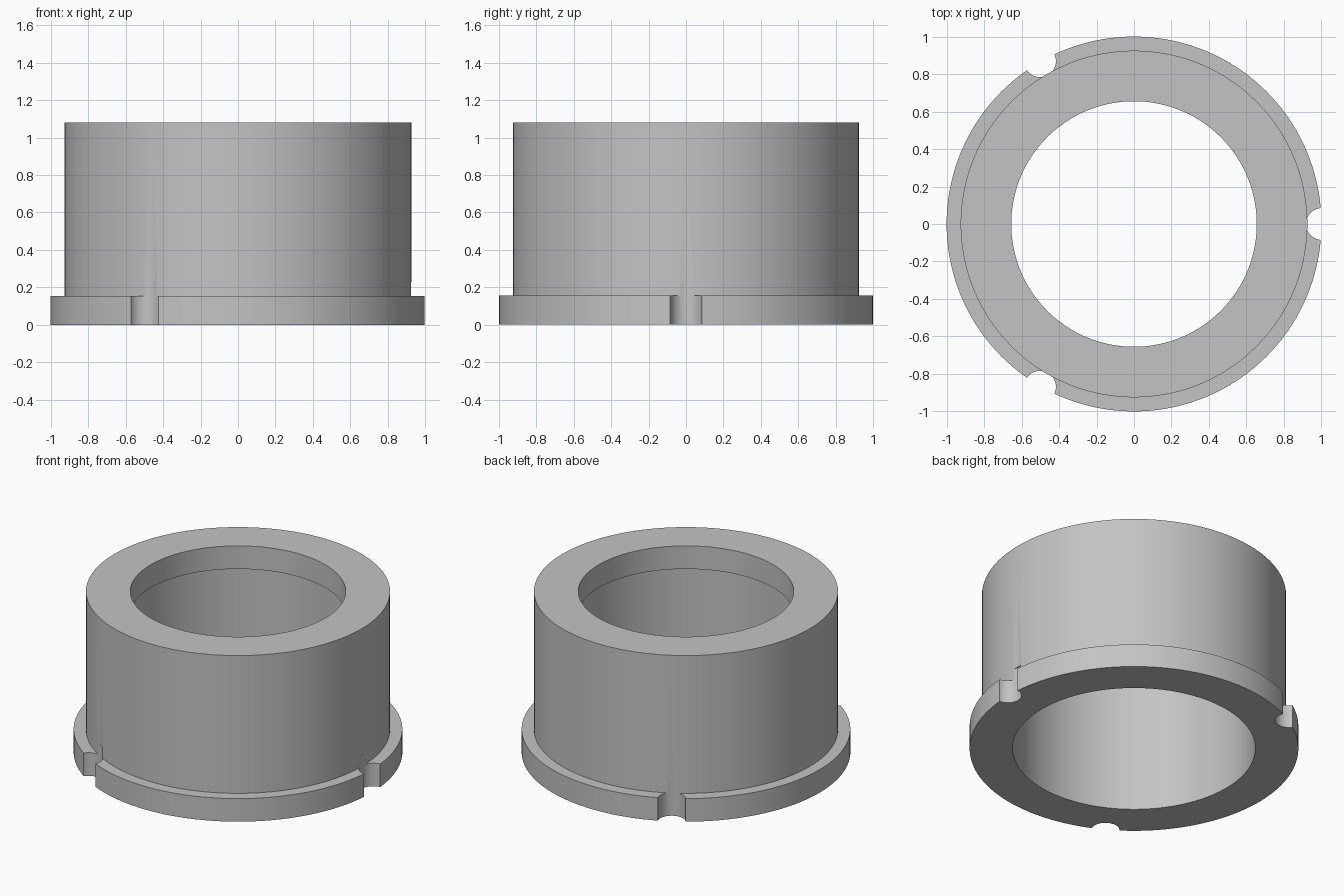
import bpy, bmesh, math
from mathutils import Matrix, Vector

if "Cube" in bpy.data.objects:
    bpy.data.objects.remove(bpy.data.objects["Cube"], do_unlink=True)

SEGMENTS = 144
HEIGHT, FLANGE_TOP, LIP_BOTTOM, NOTCH_TOP = 1.08, 0.155, 0.925, 0.23
FLANGE_R, BODY_R, BORE_R, LIP_R = 1.0, 0.925, 0.738, 0.655
NOTCH_R, NOTCH_OFFSET = 0.085, 1.003

grey = bpy.data.materials.new("plain grey")
grey.use_nodes = True
colour = (0.55, 0.55, 0.55, 1)
grey.diffuse_color = colour
grey.node_tree.nodes["Principled BSDF"].inputs["Base Color"].default_value = colour


def add_object(name, bm):
    bmesh.ops.recalc_face_normals(bm, faces=bm.faces)
    mesh = bpy.data.meshes.new(name)
    bm.to_mesh(mesh)
    bm.free()
    mesh.materials.append(grey)
    obj = bpy.data.objects.new(name, mesh)
    bpy.context.collection.objects.link(obj)
    return obj


def lathe(name, profile):
    """Turn a closed (radius, height) profile around the z axis."""
    bm = bmesh.new()
    rings = []
    for i in range(SEGMENTS):
        a = math.tau * i / SEGMENTS
        rings.append([bm.verts.new((r * math.cos(a), r * math.sin(a), z)) for r, z in profile])
    n = len(profile)
    for i, ring in enumerate(rings):
        following = rings[(i + 1) % SEGMENTS]
        for j in range(n):
            k = (j + 1) % n
            bm.faces.new((ring[j], following[j], following[k], ring[k]))
    return add_object(name, bm)


# Flanged sleeve, with a narrower lip at the top of the bore
sleeve = lathe("flanged_sleeve", [
    (BORE_R, 0), (FLANGE_R, 0), (FLANGE_R, FLANGE_TOP), (BODY_R, FLANGE_TOP),
    (BODY_R, HEIGHT), (LIP_R, HEIGHT), (LIP_R, LIP_BOTTOM), (BORE_R, LIP_BOTTOM)])

# Three round notches in the flange, which also graze the body
bm = bmesh.new()
bottom = -0.1
for i in range(3):
    spot = Matrix.Rotation(math.tau * i / 3, 4, 'Z') @ Vector(
        (NOTCH_OFFSET, 0, (NOTCH_TOP + bottom) / 2))
    bmesh.ops.create_cone(bm, cap_ends=True, segments=48, radius1=NOTCH_R, radius2=NOTCH_R,
                          depth=NOTCH_TOP - bottom, matrix=Matrix.Translation(spot))
cutter = add_object("notch_cutter", bm)
cutter.hide_render = True

cut = sleeve.modifiers.new("notches", 'BOOLEAN')
cut.operation = 'DIFFERENCE'
cut.solver = 'EXACT'
cut.object = cutter

# Apply the cut, then smooth the round walls and keep the rims sharp
bpy.ops.object.select_all(action='DESELECT')
bpy.context.view_layer.objects.active = sleeve
sleeve.select_set(True)
bpy.ops.object.modifier_apply(modifier=cut.name)
bpy.data.objects.remove(cutter, do_unlink=True)
bpy.ops.object.shade_smooth_by_angle(angle=math.radians(30))
